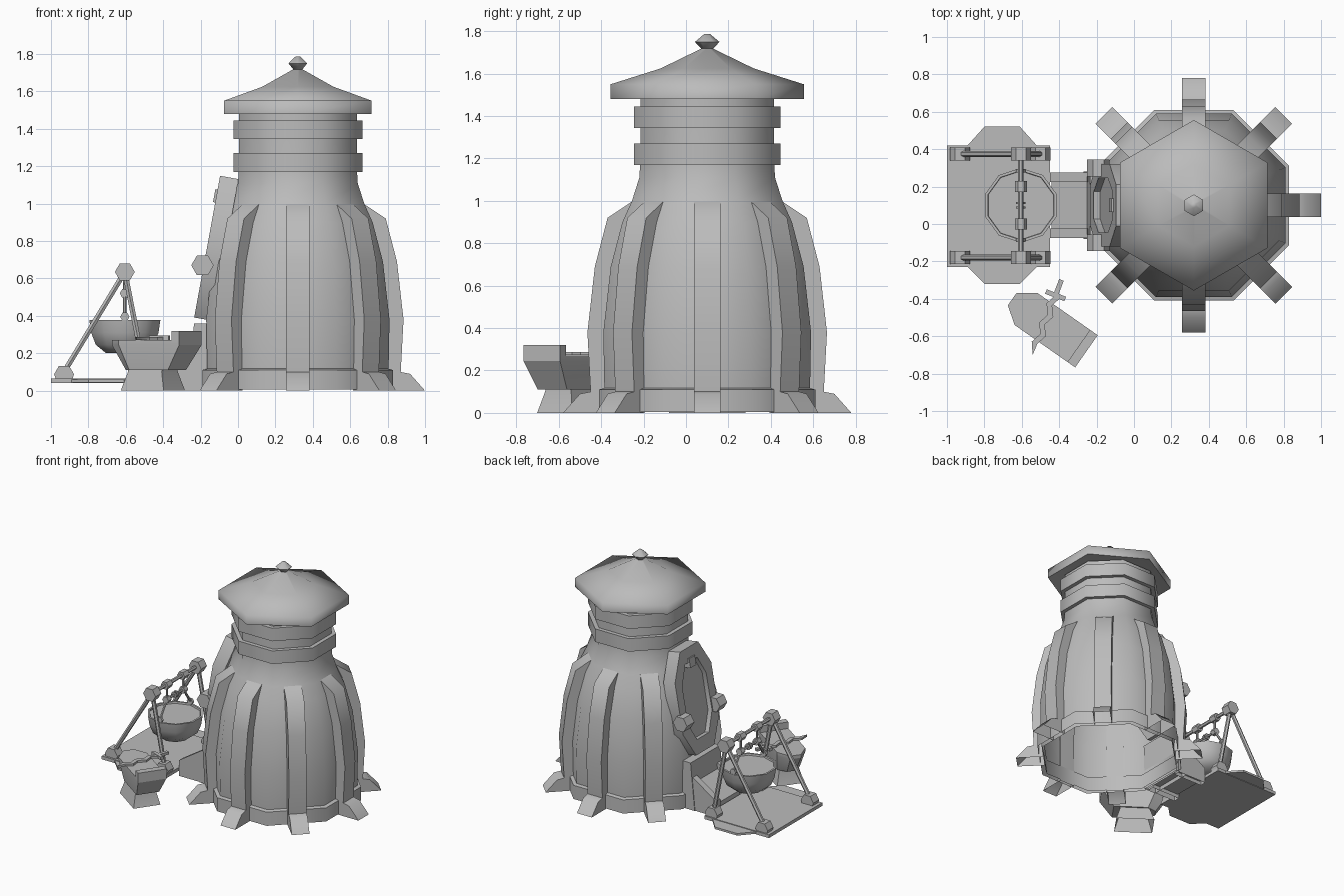
import bpy, bmesh, math
from mathutils import Matrix, Vector

cube = bpy.data.objects.get("Cube")
if cube:
    bpy.data.objects.remove(cube, do_unlink=True)

grey = bpy.data.materials.new("plain grey")
grey.use_nodes = True
GREY = (0.5, 0.5, 0.5, 1)
grey.diffuse_color = GREY
grey.node_tree.nodes["Principled BSDF"].inputs["Base Color"].default_value = GREY


def loft(name, loops, matrix=Matrix(), smooth=30, ring=False):
    """Skin equal-sized loops; cap the ends, or join last to first for a ring.
    Faces lying on the ground are left open."""
    bm = bmesh.new()
    rows = [[bm.verts.new(matrix @ Vector(p)) for p in loop] for loop in loops]
    pairs = list(zip(rows, rows[1:]))
    if ring:
        pairs.append((rows[-1], rows[0]))
    else:
        bm.faces.new(rows[0][::-1])
        bm.faces.new(rows[-1])
    for a, b in pairs:
        n = len(a)
        for i in range(n):
            j = (i + 1) % n
            bm.faces.new((a[i], a[j], b[j], b[i]))
    bmesh.ops.recalc_face_normals(bm, faces=bm.faces)
    ground = [f for f in bm.faces if all(v.co.z < 0.02 for v in f.verts)]
    bmesh.ops.delete(bm, geom=ground, context="FACES")
    mesh = bpy.data.meshes.new(name)
    bm.to_mesh(mesh)
    bm.free()
    mesh.materials.append(grey)
    ob = bpy.data.objects.new(name, mesh)
    bpy.context.collection.objects.link(ob)
    bpy.ops.object.select_all(action="DESELECT")
    ob.select_set(True)
    bpy.context.view_layer.objects.active = ob
    bpy.ops.object.shade_smooth_by_angle(angle=math.radians(smooth))


def lathe(name, profile, sides, centre, smooth=30, ring=False):
    """Turn (flat-to-centre radius, height) points about a vertical axis."""
    k = 1 / math.cos(math.pi / sides)
    turns = [math.tau * (i + 0.5) / sides for i in range(sides)]
    loops = [[(r * k * math.cos(a), r * k * math.sin(a), z) for a in turns]
             for r, z in profile]
    loft(name, loops, Matrix.Translation(centre), smooth, ring)


def prism(name, outline, low, high, matrix=Matrix(), smooth=30):
    loft(name, [[(x, y, h) for x, y in outline] for h in (low, high)],
         matrix, smooth)


def box(name, lo, hi, matrix=Matrix()):
    outline = [(lo[0], lo[1]), (hi[0], lo[1]), (hi[0], hi[1]), (lo[0], hi[1])]
    prism(name, outline, lo[2], hi[2], matrix)


def rod(name, start, end, radius, sides=6):
    start, end = Vector(start), Vector(end)
    d = (end - start).normalized()
    a = d.cross((0, 0, 1))
    a = a.normalized() if a.length > 0.01 else Vector((1, 0, 0))
    b = a.cross(d)
    turns = [math.tau * i / sides for i in range(sides)]
    rim = [(a * math.cos(t) + b * math.sin(t)) * radius for t in turns]
    loft(name, [[p + v for v in rim] for p in (start, end)])


def bead(name, x, y, z, radius, width):
    rod(name, (x, y - width / 2, z), (x, y + width / 2, z), radius)


def upright(centre):
    """Maps an (outward, up) outline so that it is extruded sideways."""
    return Matrix.Translation(centre) @ Matrix.Rotation(math.pi / 2, 4, "X")


# Hollow tower
TOWER = (0.32, 0.10, 0)
lathe("tower_body", [(0.48, 0.01), (0.485, 0.11), (0.49, 0.38), (0.455, 0.69),
                     (0.40, 0.9), (0.355, 1.0), (0.32, 1.11), (0.315, 1.2),
                     (0.315, 1.49)], 8, TOWER, 50)
lathe("base_ring", [(0.51, 0.005), (0.51, 0.11), (0.475, 0.12),
                    (0.475, 0.005)], 8, TOWER, 50, True)
for z in (1.17, 1.345):
    lathe("neck_band", [(0.345, z), (0.345, z + 0.1), (0.315, z + 0.1),
                        (0.315, z)], 8, TOWER, 50, True)
lathe("roof", [(0.30, 1.50), (0.395, 1.48), (0.395, 1.55), (0.19, 1.625),
               (0.012, 1.725)], 6, TOWER, 75)
lathe("roof_finial", [(0.022, 1.715), (0.05, 1.75), (0.012, 1.787)], 6, TOWER, 70)

# Buttresses on every side except the door side
rib = [(0.68, 0), (0.60, 0.09), (0.55, 0.1), (0.565, 0.38), (0.53, 0.69),
       (0.47, 0.92), (0.35, 1.0), (0.39, 0.9), (0.445, 0.69), (0.48, 0.38),
       (0.48, 0)]
for step in range(8):
    if step != 4:
        spin = Matrix.Rotation(step * math.tau / 8, 4, "Z")
        prism("buttress", rib, -0.063, 0.063,
              Matrix.Translation(TOWER) @ spin @ upright((0, 0, 0)), 45)

# Leaning door: local x runs across, y up the slope, z outward
lean = Matrix(((0, 0.18, -0.984, -0.165), (-1, 0, 0, 0.1),
               (0, 0.984, 0.18, 0.77), (0, 0, 0, 1)))


def octagon(w, h):
    corner = [(w * 0.5, h), (w, h * 0.5)]
    right = corner + [(x, -y) for x, y in corner[::-1]]
    return right + [(-x, -y) for x, y in right]


outer, inner = octagon(0.22, 0.385), octagon(0.145, 0.28)
loft("door_frame", [[(x, y, z) for x, y in loop] for loop, z in
                    ((outer, -0.1), (outer, 0), (inner, 0), (inner, -0.1))],
     lean, ring=True)
prism("door_panel", octagon(0.16, 0.3), -0.07, -0.035, lean)
box("door_clamp", (-0.035, 0.24, -0.04), (0.035, 0.31, 0.012), lean)
for y in (-0.10, 0.30):
    bead("door_bolt", -0.19, y, 0.67, 0.06, 0.09)

# Porch and step
prism("porch", [(-0.27, 0), (-0.235, 0.36), (-0.16, 0.36), (-0.17, 0)],
      -0.18, 0.18, upright((0, 0.10, 0)))
for y in (-0.05, 0.25):
    prism("step_rail", [(-0.45, 0), (-0.45, 0.12), (-0.25, 0.25), (-0.2, 0)],
          -0.025, 0.025, upright((0, y, 0)))
prism("step_tread", [(-0.44, 0.03), (-0.44, 0.09), (-0.24, 0.21), (-0.2, 0.03)],
      -0.14, 0.14, upright((0, 0.10, 0)))

# Hoist platform
box("platform", (-1.0, -0.23, 0.04), (-0.45, 0.42, 0.065))
prism("platform_ends", [(-0.89, -0.23), (-0.8, -0.32), (-0.61, -0.32),
                        (-0.52, -0.23), (-0.52, 0.42), (-0.61, 0.52),
                        (-0.8, 0.52), (-0.89, 0.42)], 0.044, 0.06)

# Hoist frames
BAR_X, BAR_Z = -0.605, 0.635
foot = [(-0.045, 0), (0.045, 0), (0.053, 0.025), (0.027, 0.07),
        (-0.027, 0.07), (-0.053, 0.025)]
for y in (-0.18, 0.375):
    bead("hoist_cap", BAR_X, y, BAR_Z, 0.053, 0.07)
    for x in (-0.93, -0.50):
        prism("hoist_foot", foot, -0.035, 0.035, upright((x, y, 0.063)))
        rod("hoist_leg", (x, y, 0.1), (BAR_X, y, BAR_Z), 0.016)
rod("hoist_bar", (BAR_X, -0.18, BAR_Z), (BAR_X, 0.375, BAR_Z), 0.014)
rod("lower_bar", (BAR_X, 0.0, 0.52), (BAR_X, 0.2, 0.52), 0.01)
for side in (-1, 1):
    y, lug = 0.10 + side * 0.1, 0.10 + side * 0.185
    bead("upper_bead", BAR_X, y, BAR_Z, 0.032, 0.06)
    bead("lower_bead", BAR_X, y, 0.52, 0.027, 0.04)
    bead("bowl_lug", BAR_X, lug, 0.395, 0.025, 0.02)
    rod("hanger", (BAR_X, y, BAR_Z), (BAR_X, y, 0.52), 0.009)
    rod("hanger", (BAR_X, y, 0.52), (BAR_X, lug, 0.395), 0.009)
    bead("bar_link", BAR_X, 0.10 + side * 0.012, 0.52, 0.025, 0.01)

# Hanging bowl, filled almost to the rim
lathe("bowl", [(0.10, 0.2), (0.155, 0.245), (0.18, 0.31), (0.19, 0.378),
               (0.176, 0.378), (0.174, 0.365)], 10, (BAR_X, 0.10, 0), 40)

# Anvil
anvil = Matrix.Translation((-0.455, -0.54, 0)) @ Matrix.Rotation(math.radians(-35), 4, "Z")


def rect(w, d, z):
    return [(-w, -d, z), (w, -d, z), (w, d, z), (-w, d, z)]


loft("anvil_foot", [rect(0.14, 0.1, 0), rect(0.11, 0.075, 0.1),
                    rect(0.11, 0.07, 0.12)], anvil)
plan = [(0.245, -0.105), (0.245, 0.105), (-0.15, 0.105), (-0.24, 0.04),
        (-0.24, -0.04), (-0.15, -0.105)]
loft("anvil_body", [[(x * s, y * t, z) for x, y in plan] for s, t, z in
                    ((0.64, 0.8, 0.11), (1, 1, 0.245), (1, 1, 0.27))], anvil)
box("anvil_heel", (0.195, -0.105, 0.255), (0.245, 0.105, 0.32), anvil)

# Wavy sword lying across the anvil: local x runs from tip to pommel
sword = Matrix.Translation((-0.465, -0.5, 0.272)) @ Matrix.Rotation(math.radians(69), 4, "Z")
waves = [(-0.15 + 0.055 * i, 0.014 * (-1) ** i) for i in range(6)]
blade = [(-0.215, 0)] + [(x, y - 0.016) for x, y in waves]
blade += [(x, y + 0.016) for x, y in waves[::-1]]
prism("sword_blade", blade, 0, 0.016, sword)
box("sword_guard", (0.115, -0.055, -0.002), (0.14, 0.055, 0.022), sword)
box("sword_grip", (0.13, -0.013, 0), (0.215, 0.013, 0.02), sword)
